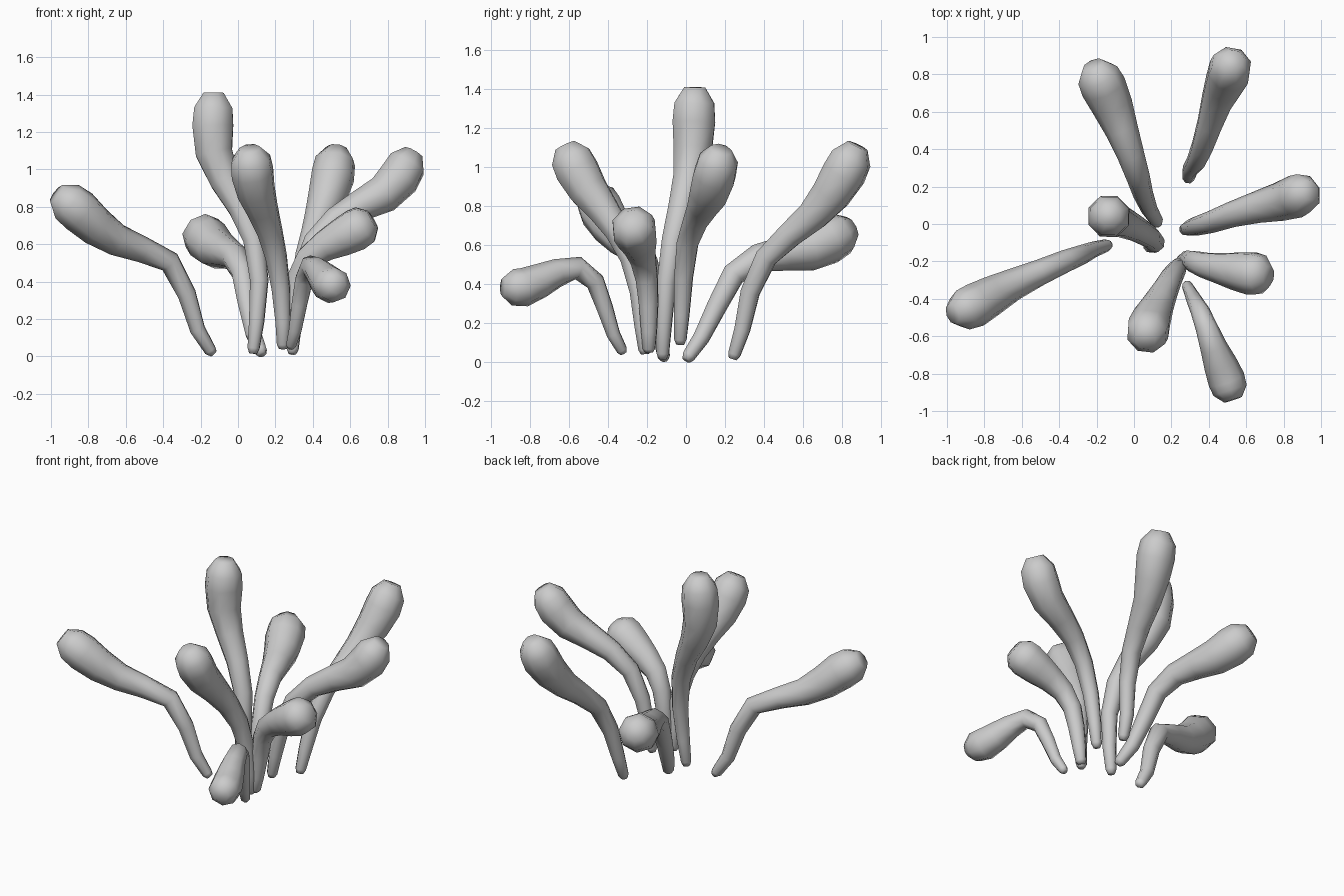
import bpy, bmesh, math
from mathutils import Vector

if "Cube" in bpy.data.objects:
    bpy.data.objects.remove(bpy.data.objects["Cube"])

SIDES = 8
# radius along each stalk: (fraction of length, radius)
PROFILE = [(0, .022), (.02, .034), (.12, .043), (.27, .052), (.42, .060),
           (.55, .070), (.67, .086), (.78, .106), (.88, .118), (.945, .110), (1, .058)]

def sample(path, t):
    """Point at fraction t of a smoothed path's length."""
    p = [path[0] * 2 - path[1]] + path + [path[-1] * 2 - path[-2]]
    dense = []
    for i in range(1, len(p) - 2):
        a, b, c, d = p[i - 1:i + 3]
        for k in range(12):
            u = k / 12
            dense.append(.5 * (2 * b + (c - a) * u + (2 * a - 5 * b + 4 * c - d) * u * u
                               + (3 * b - a - 3 * c + d) * u ** 3))
    dense.append(path[-1])
    lens = [(q - r).length for q, r in zip(dense[1:], dense)]
    goal = t * sum(lens)
    for i, l in enumerate(lens):
        if goal <= l:
            return dense[i].lerp(dense[i + 1], goal / l)
        goal -= l
    return dense[-1]

def stalk(name, coords, fat=1.0):
    path = [Vector(c) for c in coords]
    pts = [sample(path, t) for t, _ in PROFILE]
    bm = bmesh.new()
    rings, side = [], Vector((1, 0.3, 0))
    for i, (c, (_, r)) in enumerate(zip(pts, PROFILE)):
        tan = (pts[min(i + 1, len(pts) - 1)] - pts[max(i - 1, 0)]).normalized()
        side = (side - tan * side.dot(tan)).normalized()
        up = tan.cross(side)
        rings.append([bm.verts.new(c + (side * math.cos(a) + up * math.sin(a)) * r * fat)
                      for a in (2 * math.pi * k / SIDES for k in range(SIDES))])
    for lo, hi in zip(rings, rings[1:]):
        for k in range(SIDES):
            n = (k + 1) % SIDES
            bm.faces.new((lo[k], lo[n], hi[n], hi[k]))
    bm.faces.new(rings[0][::-1])
    bm.faces.new(rings[-1])
    for f in bm.faces:
        f.smooth = True
    me = bpy.data.meshes.new(name)
    bm.to_mesh(me)
    bm.free()
    bpy.context.collection.objects.link(bpy.data.objects.new(name, me))

# the eight club-ended stalks, base to tip
stalk("back_left_stalk", [(.13, 0, .01), (.07, .1, .16), (.04, .19, .35), (.01, .29, .5),
                          (-.05, .46, .55), (-.12, .64, .58), (-.22, .85, .69)], 1.04)
stalk("back_right_stalk", [(.29, .24, .015), (.3, .29, .17), (.33, .33, .36), (.36, .4, .52),
                           (.4, .52, .64), (.45, .68, .78), (.5, .79, .93), (.53, .88, 1.11)])
stalk("right_stalk", [(.27, -.03, .09), (.3, -.02, .28), (.34, -.01, .46), (.41, .01, .62),
                      (.52, .05, .73), (.66, .09, .81), (.82, .13, .9), (.94, .18, 1.09)], .98)
stalk("right_front_stalk", [(.26, -.19, .05), (.29, -.19, .25), (.32, -.2, .42), (.38, -.22, .53),
                            (.48, -.24, .6), (.6, -.26, .66), (.72, -.28, .73)])
stalk("front_right_stalk", [(.28, -.32, .045), (.31, -.38, .16), (.34, -.44, .35), (.37, -.5, .46),
                            (.4, -.59, .48), (.45, -.72, .43), (.49, -.82, .385), (.53, -.94, .385)], .85)
stalk("front_stalk", [(.24, -.21, .04), (.24, -.23, .25), (.22, -.25, .43), (.19, -.31, .6),
                      (.14, -.41, .76), (.09, -.52, .91), (.06, -.62, 1.11)])
stalk("left_stalk", [(-.13, -.11, .015), (-.2, -.13, .1), (-.28, -.165, .35), (-.37, -.2, .51),
                     (-.55, -.28, .585), (-.7, -.35, .65), (-.84, -.43, .77), (-.97, -.48, .87)])
stalk("tall_centre_stalk", [(.08, -.12, .015), (.105, -.11, .25), (.11, -.09, .5), (.05, -.045, .72),
                            (-.06, .01, .92), (-.13, .035, 1.1), (-.13, .045, 1.41)], 1.0)
